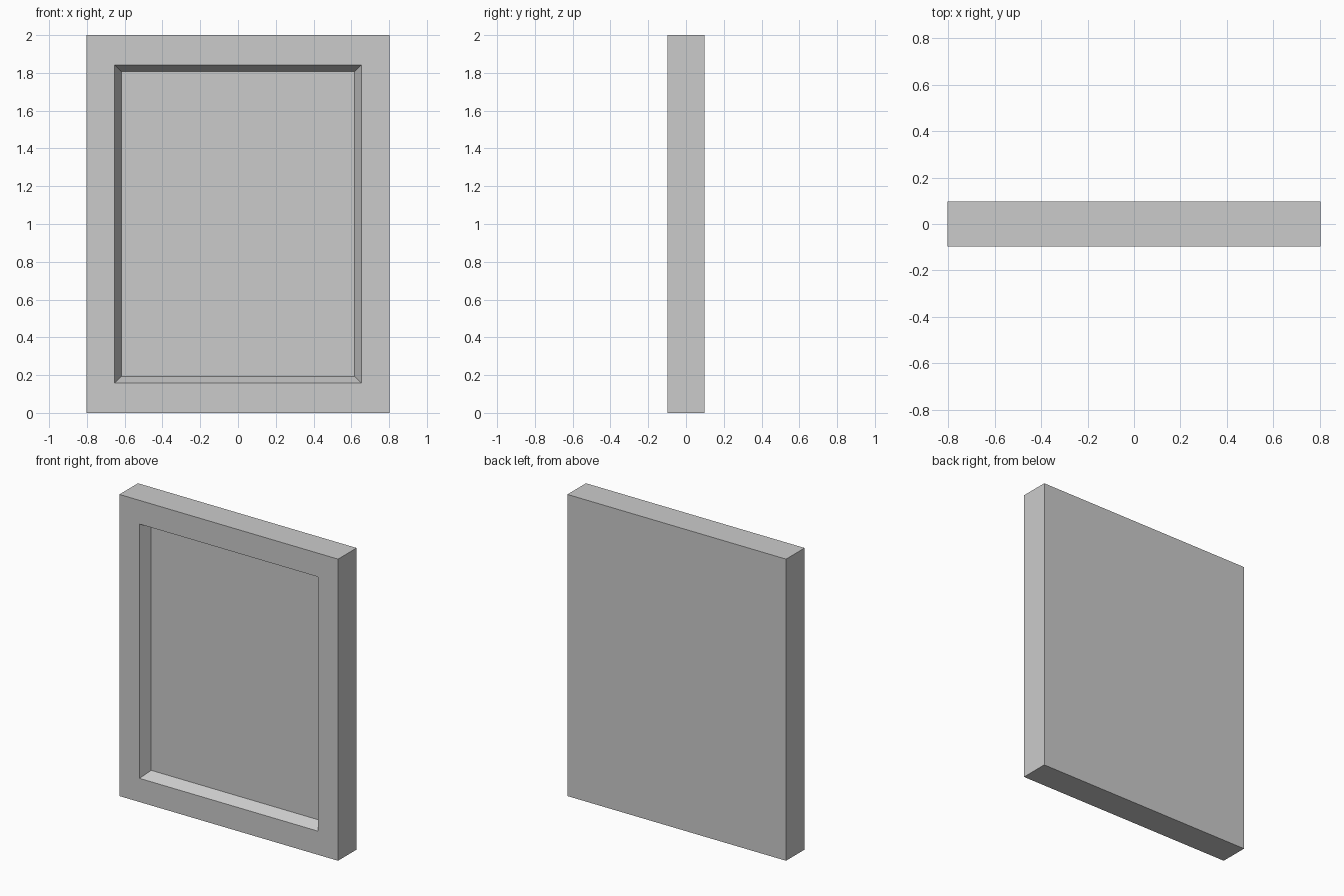
import bpy
import bmesh

if "Cube" in bpy.data.objects:
    bpy.data.objects.remove(bpy.data.objects["Cube"])

HALF_Y = 0.097
MID_Z = 1.0
RECESS = 0.07

bm = bmesh.new()


def ring(half_x, half_z, y):
    """Rectangular loop of four vertices facing the front."""
    return [bm.verts.new((sx * half_x, y, MID_Z + sz * half_z))
            for sx, sz in ((-1, -1), (1, -1), (1, 1), (-1, 1))]


# Back edge, front edge, opening lip, bottom of the sloped recess
loops = [
    ring(0.802, 1.0, HALF_Y),
    ring(0.802, 1.0, -HALF_Y),
    ring(0.654, 0.843, -HALF_Y),
    ring(0.618, 0.807, -HALF_Y + RECESS),
]

# Side walls, frame face and bevelled recess walls
for a, b in zip(loops, loops[1:]):
    for i in range(4):
        j = (i + 1) % 4
        bm.faces.new((a[i], a[j], b[j], b[i]))

# Flat back and recessed panel
bm.faces.new(loops[0])
bm.faces.new(loops[-1])
bmesh.ops.recalc_face_normals(bm, faces=bm.faces)

mesh = bpy.data.meshes.new("framed_panel")
bm.to_mesh(mesh)
bm.free()
panel = bpy.data.objects.new("framed_panel", mesh)
bpy.context.collection.objects.link(panel)
